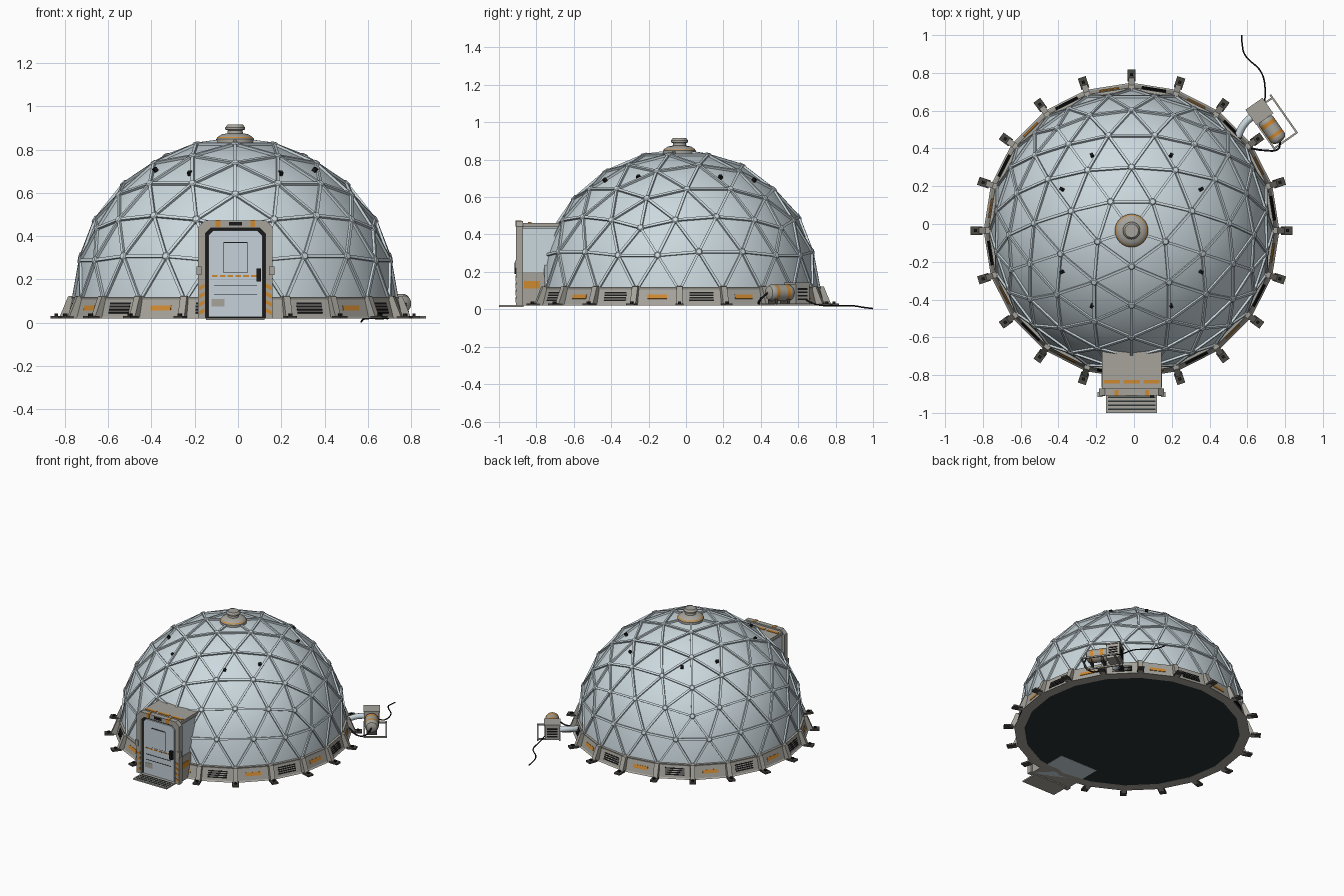
import bpy, bmesh, math
from mathutils import Matrix, Vector

if "Cube" in bpy.data.objects:
    bpy.data.objects.remove(bpy.data.objects["Cube"])

# ---------- colours ----------
COLOURS = {"shell_blue": (.60, .69, .73), "warm_grey": (.38, .37, .33), "orange": (.62, .25, .03),
           "dark_floor": (.025, .033, .036), "foot_brown": (.07, .065, .055),
           "door_blue": (.57, .64, .70), "black": (.01, .01, .011)}
MATS = []
for n, c in COLOURS.items():
    m = bpy.data.materials.new(n)
    m.diffuse_color = (*c, 1)
    m.use_nodes = True
    m.node_tree.nodes["Principled BSDF"].inputs["Base Color"].default_value = m.diffuse_color
    MATS.append(m)
SHELL, GREY, ORANGE, FLOOR, FOOT, DOOR, BLACK = range(7)

CX, CY, CZ, R = -.013, -.035, .10, .745      # dome centre and radius
CENTRE = Matrix.Translation((CX, CY, 0))
T = Matrix.Translation


def rot(deg, axis='Z'):
    return Matrix.Rotation(math.radians(deg), 4, axis)


def finish(bm, name, smooth=None):
    bmesh.ops.recalc_face_normals(bm, faces=bm.faces)
    me = bpy.data.meshes.new(name)
    bm.to_mesh(me)
    bm.free()
    for m in MATS:
        me.materials.append(m)
    ob = bpy.data.objects.new(name, me)
    bpy.context.collection.objects.link(ob)
    if smooth:
        bpy.ops.object.select_all(action='DESELECT')
        bpy.context.view_layer.objects.active = ob
        ob.select_set(True)
        bpy.ops.object.shade_smooth_by_angle(angle=math.radians(smooth))
    return ob


def box(bm, lo, hi, mi, mat=Matrix()):
    lo, hi = Vector(lo), Vector(hi)
    vs = bmesh.ops.create_cube(bm, size=1, matrix=mat @ T((lo + hi) / 2) @ Matrix.Diagonal((*(hi - lo), 1)))['verts']
    for f in {f for v in vs for f in v.link_faces}:
        f.material_index = mi


def prism(bm, pts, y0, y1, mi, mat=Matrix()):
    """Outline in XZ, extruded along Y."""
    a, b = [[bm.verts.new(mat @ Vector((x, y, z))) for x, z in pts] for y in (y0, y1)]
    faces = [bm.faces.new(a), bm.faces.new(b)]
    for i in range(len(pts)):
        j = (i + 1) % len(pts)
        faces.append(bm.faces.new((a[i], a[j], b[j], b[i])))
    for f in faces:
        f.material_index = mi


def lathe(bm, prof, n, mis, mat=Matrix(), closed=False):
    """Revolve (r, z) points around Z; one material per profile segment."""
    rings = [[bm.verts.new(mat @ rot(360 * k / n) @ Vector((r, 0, z))) for k in range(n)] for r, z in prof]
    bands = []
    for s in range(len(prof) - (not closed)):
        a, b = rings[s], rings[(s + 1) % len(prof)]
        bands.append([bm.faces.new((a[k], a[(k + 1) % n], b[(k + 1) % n], b[k])) for k in range(n)])
        for f in bands[-1]:
            f.material_index = mis[s]
    if not closed:
        bm.faces.new(rings[0]).material_index = mis[0]
        bm.faces.new(rings[-1]).material_index = mis[-1]
    return bands


def tube(name, pts, radius, mi):
    cu = bpy.data.curves.new(name, 'CURVE')
    cu.dimensions = '3D'
    cu.bevel_depth, cu.bevel_resolution, cu.use_fill_caps = radius, 2, True
    sp = cu.splines.new('BEZIER')
    sp.bezier_points.add(len(pts) - 1)
    for p, co in zip(sp.bezier_points, pts):
        p.co = co
        p.handle_left_type = p.handle_right_type = 'AUTO'
    cu.materials.append(MATS[mi])
    bpy.context.collection.objects.link(bpy.data.objects.new(name, cu))


# ---------- geodesic shell: icosahedron split four ways ----------
ico = bmesh.new()
bmesh.ops.create_icosphere(ico, subdivisions=1, radius=1, matrix=rot(-90))
bm = bmesh.new()
F = 4
for f in ico.faces:
    A, B, C = (v.co for v in f.verts)

    def pt(i, j):
        return bm.verts.new((A * (F - i - j) + B * i + C * j).normalized())
    for i in range(F):
        for j in range(F - i):
            bm.faces.new((pt(i, j), pt(i + 1, j), pt(i, j + 1)))
            if i + j < F - 1:
                bm.faces.new((pt(i + 1, j), pt(i + 1, j + 1), pt(i, j + 1)))
ico.free()
bmesh.ops.remove_doubles(bm, verts=bm.verts, dist=1e-3)
bmesh.ops.delete(bm, geom=[v for v in bm.verts if v.co.z < -.02], context='VERTS')
nodes = [v.co.copy() for v in bm.verts]
edges = [(e.verts[0].co.copy(), e.verts[1].co.copy()) for e in bm.edges]
place = T((CX, CY, CZ)) @ Matrix.Scale(R, 4)
bm.transform(place)
shell = finish(bm, "dome_shell", 40)

# struts along every edge, hubs at every node
bm = bmesh.new()
for a, b in edges:
    if max(a.z, b.z) < .05:
        continue
    a, b = place @ a, place @ b
    x = (b - a).normalized()
    z = ((a + b) / 2 - Vector((CX, CY, CZ))).normalized()
    y = z.cross(x)
    frame = T((a + b) / 2) @ Matrix((x, y, z)).transposed().to_4x4()
    h = (b - a).length / 2
    box(bm, (-h, -.007, -.006), (h, .007, .011), SHELL, frame)
finish(bm, "dome_struts")
bm = bmesh.new()
for n in nodes:
    if n.z > .05:
        frame = T(place @ n) @ n.to_track_quat('Z', 'Y').to_matrix().to_4x4()
        lathe(bm, [(.019, -.01), (.019, .009), (.014, .014)], 8, [SHELL] * 2, frame)
finish(bm, "dome_hubs")

# small dark anchor points on the shell
bm = bmesh.new()
for sx in (-1, 1):
    for sy in (-1, 1):
        for px, py in ((.37, .22), (.21, .40)):
            d = Vector((px * sx, py * sy, math.sqrt(R * R - px * px - py * py)))
            box(bm, (-.009, -.009, -.012), (.009, .009, .008), BLACK,
                T(d + Vector((CX, CY, CZ))) @ d.to_track_quat('Z', 'Y').to_matrix().to_4x4())
finish(bm, "shell_anchors")

# ---------- roof vent ----------
bm = bmesh.new()
lathe(bm, [(.088, .82), (.088, .848), (.084, .853), (.080, .858), (.062, .870), (.036, .875), (.034, .888),
           (.046, .893), (.046, .902), (.036, .915)], 32,
      [GREY, GREY, ORANGE, GREY, GREY, GREY, GREY, GREY, GREY], CENTRE)
finish(bm, "roof_vent", 30)

# ---------- base ring with recessed panels, ribs and feet ----------
bm = bmesh.new()
bands = lathe(bm, [(.715, .02), (.783, .02), (.758, .118), (.715, .122)], 20, [GREY] * 4, CENTRE, True)
bm.normal_update()
bmesh.ops.recalc_face_normals(bm, faces=bm.faces)
bmesh.ops.inset_individual(bm, faces=bands[1], thickness=.014, depth=-.006)
finish(bm, "base_ring")

bm = bmesh.new()
lathe(bm, [(.725, .021), (.725, .03)], 20, [FLOOR], CENTRE)
finish(bm, "floor")

ribs, feet, marks = bmesh.new(), bmesh.new(), bmesh.new()
for k in range(20):
    a = -90 + 18 * k
    if k:
        m = CENTRE @ rot(a)
        prism(ribs, [(.735, .02), (.812, .02), (.808, .034), (.772, .122), (.735, .125)], -.016, .016, GREY, m)
        box(feet, (.79, -.022, .02), (.853, .022, .032), FOOT, m)
        box(feet, (.818, -.008, .03), (.834, .008, .042), BLACK, m)
    m = CENTRE @ rot(a + 9) @ T((.760, 0, .069)) @ rot(-16, 'Y')
    if k % 2 == 0:
        box(marks, (-.008, -.052, -.012), (-.002, .052, .012), ORANGE, m)
    else:
        for s in range(4):
            z = -.021 + .014 * s
            box(marks, (-.008, -.065, z - .004), (-.002, .065, z + .004), BLACK, m)
finish(ribs, "base_ribs")
finish(feet, "anchor_feet")
finish(marks, "ring_vents_and_marks")

# ---------- airlock ----------
AX = T((CX + .001, 0, 0))


def arch(w, h, c, z=.02):
    return [(-w, z), (-w, h - c), (-w + c, h), (w - c, h), (w, h - c), (w, z)]


bm = bmesh.new()
prism(bm, arch(.152, .455, .022), -.88, -.58, SHELL, AX)
box(bm, (-.157, -.88, .02), (.157, -.73, .20), GREY, AX)           # lower cladding
box(bm, (-.158, -.872, .44), (.158, -.65, .462), GREY, AX)         # roof plate
for s in (-1, 1):
    box(bm, (s * .158 - .003, -.865, .11), (s * .158 + .003, -.78, .15), ORANGE, AX)
for x in (-.105, 0, .105):
    box(bm, (x - .043, -.845, .458), (x + .043, -.825, .466), ORANGE, AX)
finish(bm, "airlock_body")

bm = bmesh.new()
outer, inner = arch(.172, .472, .03), arch(.138, .438, .025)
prism(bm, outer + inner[::-1], -.908, -.872, GREY, AX)
for s in (-1, 1):
    for k in range(4):                                             # hazard stripes
        z = .035 + .038 * k
        prism(bm, [(s * .142, z + .014), (s * .168, z), (s * .168, z + .018), (s * .142, z + .032)],
              -.911, -.906, ORANGE, AX)
    box(bm, (s * .08 - .011, -.911, .443), (s * .08 + .011, -.88, .474), ORANGE, AX)
    box(bm, (s * .168 - .012, -.915, .22), (s * .168 + .012, -.89, .26), GREY, AX)
box(bm, (-.03, -.911, .448), (.03, -.906, .466), BLACK, AX)
finish(bm, "airlock_frame")

bm = bmesh.new()
prism(bm, arch(.139, .439, .025), -.889, -.875, BLACK, AX)         # dark seal
prism(bm, arch(.125, .425, .022, .026), -.898, -.885, DOOR, AX)
box(bm, (-.056, -.902, .23), (.056, -.895, .372), BLACK, AX)
box(bm, (-.053, -.904, .233), (.053, -.895, .369), DOOR, AX)
for k in range(6):
    x = -.095 + .036 * k
    box(bm, (x - .013, -.901, .212), (x + .013, -.896, .220), ORANGE, AX)
for z in (.13, .17):
    box(bm, (-.10, -.900, z), (.10, -.896, z + .003), BLACK, AX)
box(bm, (-.11, -.900, .075), (-.05, -.896, .11), GREY, AX)
box(bm, (.098, -.918, .19), (.118, -.895, .25), BLACK, AX)         # handle
finish(bm, "airlock_door")

bm = bmesh.new()
box(bm, (-.135, -1.0, .012), (.135, -.87, .022), GREY, AX)
for k in range(4):
    y = -.985 + .021 * k
    box(bm, (-.125, y, .020), (.125, y + .009, .024), FLOOR, AX)
finish(bm, "entry_step")

# ---------- heater unit with tank on a skid ----------
U = T((.71, .53, 0)) @ rot(-55)
bm = bmesh.new()
box(bm, (-.125, -.05, .03), (-.035, .05, .135), GREY, U)
box(bm, (-.13, -.055, .133), (-.03, .055, .142), GREY, U)
for k in range(4):
    z = .05 + .018 * k
    box(bm, (-.128, -.035, z), (-.123, .035, z + .009), BLACK, U)
    box(bm, (-.11, .048, z), (-.05, .053, z + .009), BLACK, U)
finish(bm, "heater_box")
bm = bmesh.new()
lathe(bm, [(.015, -.045), (.036, -.036), (.045, -.02), (.045, -.008), (.045, .012), (.045, .06), (.045, .078),
           (.045, .09), (.036, .106), (.015, .115)], 24,
      [GREY, GREY, GREY, ORANGE, GREY, ORANGE, GREY, GREY, GREY], U @ T((0, 0, .088)) @ rot(90, 'Y'))
finish(bm, "gas_tank", 35)
bm = bmesh.new()
for y in (-.048, .098):
    box(bm, (-.12, y - .005, .02), (.13, y + .005, .03), GREY, U)
for x in (-.10, .125):
    box(bm, (x - .005, -.055, .022), (x + .005, .103, .032), GREY, U)
for x in (.0, .08):
    box(bm, (x - .008, -.035, .025), (x + .008, .035, .055), FOOT, U)
finish(bm, "heater_skid")
tube("warm_air_duct", [(.54, .44, .07), (.585, .53, .085), (.655, .59, .085)], .02, SHELL)
tube("gas_hose", [(.775, .437, .088), (.76, .395, .05), (.69, .39, .03), (.62, .40, .06)], .005, BLACK)
tube("power_cable", [(.69, .64, .05), (.695, .70, .025), (.675, .80, .02), (.585, .90, .018), (.573, .95, .01),
                     (.57, 1.0, .004)], .004, BLACK)
